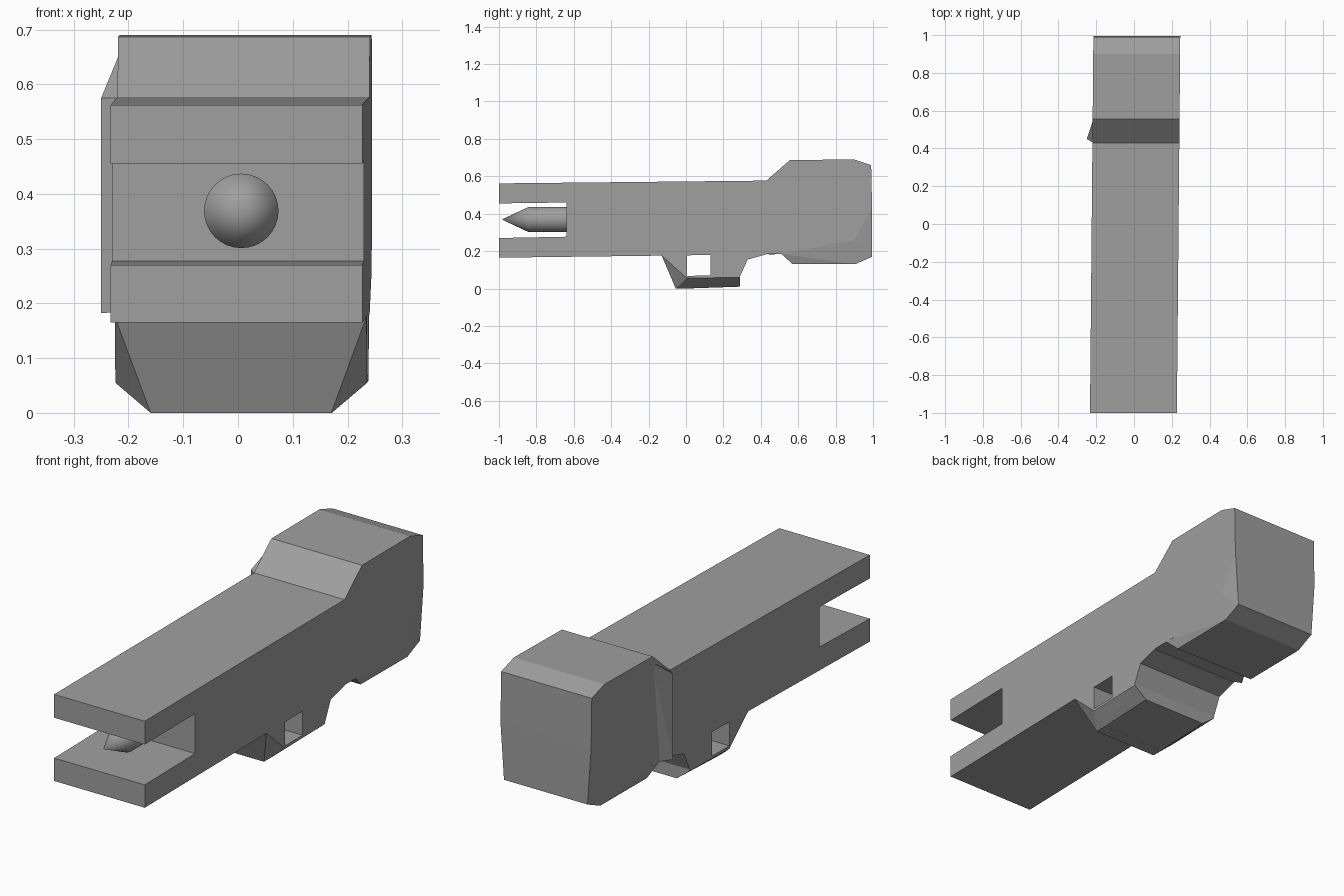
import bpy
import bmesh
import math
from mathutils import Matrix

cube = bpy.data.objects.get("Cube")
if cube:
    bpy.data.objects.remove(cube, do_unlink=True)

grey = bpy.data.materials.new("plain_grey")
grey.use_nodes = True
colour = (0.35, 0.35, 0.35, 1)
grey.diffuse_color = colour
grey.node_tree.nodes["Principled BSDF"].inputs["Base Color"].default_value = colour

HALF = 0.23


def centre(y):
    """The whole shape leans very slightly to one side along its length."""
    return 0.006 + 0.009 * y


def finish(name, bm):
    bmesh.ops.recalc_face_normals(bm, faces=bm.faces)
    mesh = bpy.data.meshes.new(name)
    bm.to_mesh(mesh)
    bm.free()
    mesh.materials.append(grey)
    obj = bpy.data.objects.new(name, mesh)
    bpy.context.collection.objects.link(obj)
    return obj


def prism(name, profile):
    """Side profile of (y, z) points, spanned across the full width."""
    bm = bmesh.new()
    sides = [[bm.verts.new((centre(y) + s * HALF, y, z)) for y, z in profile]
             for s in (-1, 1)]
    for ring in sides:
        bm.faces.new(ring)
    n = len(profile)
    for i in range(n):
        j = (i + 1) % n
        bm.faces.new((sides[0][i], sides[0][j], sides[1][j], sides[1][i]))
    return finish(name, bm)


def hull(name, points):
    """Convex solid around (x, y, z) points."""
    bm = bmesh.new()
    for p in points:
        bm.verts.new(p)
    result = bmesh.ops.convex_hull(bm, input=bm.verts)
    loose = set(result["geom_interior"] + result["geom_unused"])
    bmesh.ops.delete(bm, geom=[v for v in loose if isinstance(v, bmesh.types.BMVert)],
                     context='VERTS')
    bmesh.ops.dissolve_limit(bm, angle_limit=math.radians(0.5),
                             verts=bm.verts, edges=bm.edges)
    return finish(name, bm)


def mirrored(points):
    """Turn (inset, y, z) into a left and right pair of points."""
    return [(centre(y) + s * (HALF - inset), y, z)
            for inset, y, z in points for s in (-1, 1)]


# Long body with an open slot at the front
prism("body", [(-1, 0.165), (0.43, 0.183), (0.43, 0.577), (-1, 0.562),
               (-1, 0.455), (-0.64, 0.46), (-0.64, 0.277), (-1, 0.27)])

# Sloping neck and bevelled rear head
prism("neck", [(0.43, 0.185), (0.56, 0.185), (0.555, 0.687), (0.43, 0.577)])
hull("head", mirrored([
    (0, 0.555, 0.687), (0, 0.9, 0.69), (0, 0.99, 0.66), (0, 0.995, 0.43),
    (0, 0.9, 0.26), (0, 0.635, 0.26), (0, 0.51, 0.185),
    (0.018, 0.57, 0.13), (0.018, 0.905, 0.13), (0.018, 0.995, 0.17)]))

# Small ridge on one side of the neck
hull("neck_ridge", [(-0.25, 0.45, 0.575), (-0.25, 0.45, 0.182),
                    (-0.215, 0.51, 0.185), (-0.215, 0.555, 0.66),
                    (-0.215, 0.43, 0.575), (-0.215, 0.43, 0.185)])

# Lower guard: front post, bridge and rear post around a through hole
hull("guard_front", mirrored([
    (0, -0.13, 0.176), (0.065, -0.055, 0), (0.065, 0.005, 0),
    (0, 0.005, 0.055), (0, 0.005, 0.18)]))
hull("guard_bridge", mirrored([
    (0.065, 0, 0), (0, 0, 0.055), (0, 0, 0.068),
    (0.065, 0.29, 0.01), (0, 0.29, 0.06), (0, 0.29, 0.07)]))
prism("guard_rear", [(0.13, 0.06), (0.29, 0.068), (0.33, 0.155),
                     (0.43, 0.183), (0.13, 0.182)])

# Pointed pin inside the slot
bm = bmesh.new()
turn = Matrix.Rotation(math.pi / 2, 4, 'X')
for r_tip, start, end in ((0.068, -0.63, -0.84), (0, -0.84, -0.985)):
    bmesh.ops.create_cone(
        bm, cap_ends=False, segments=32, radius1=0.068, radius2=r_tip,
        depth=start - end,
        matrix=Matrix.Translation((0.006, (start + end) / 2, 0.369)) @ turn)
bmesh.ops.remove_doubles(bm, verts=bm.verts, dist=0.0005)
pin = finish("pin", bm)
bpy.context.view_layer.objects.active = pin
pin.select_set(True)
bpy.ops.object.shade_smooth_by_angle(angle=math.radians(20))
